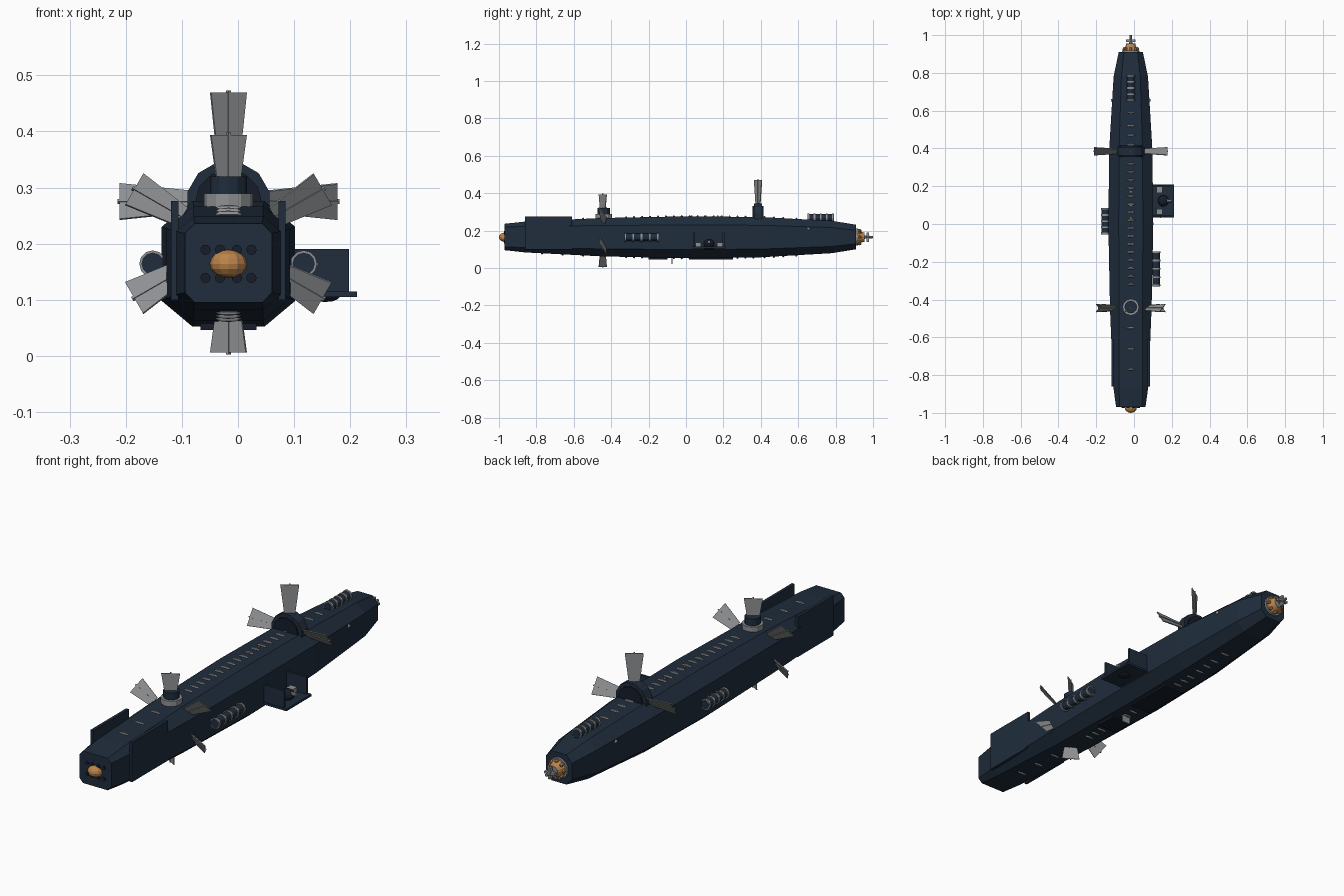
import bpy, bmesh, math
from mathutils import Matrix, Vector

if "Cube" in bpy.data.objects:
    bpy.data.objects.remove(bpy.data.objects["Cube"])

X0 = -0.017  # hull centre line


def paint(name, rgb):
    m = bpy.data.materials.new(name)
    m.diffuse_color = (*rgb, 1)
    m.use_nodes = True
    m.node_tree.nodes["Principled BSDF"].inputs["Base Color"].default_value = m.diffuse_color
    return m


NAVY = paint("navy", (0.014, 0.026, 0.046))
BLACK = paint("dark_navy", (0.008, 0.012, 0.022))
STEEL = paint("steel", (0.27, 0.28, 0.29))
BRASS = paint("brass", (0.50, 0.23, 0.07))


def finish(name, bm, mat):
    bmesh.ops.recalc_face_normals(bm, faces=bm.faces)
    me = bpy.data.meshes.new(name)
    bm.to_mesh(me)
    bm.free()
    ob = bpy.data.objects.new(name, me)
    bpy.context.collection.objects.link(ob)
    me.materials.append(mat)
    return ob


def box(name, lo, hi, mat):
    bm = bmesh.new()
    bmesh.ops.create_cube(bm, size=1)
    lo, hi = Vector(lo), Vector(hi)
    for v in bm.verts:
        v.co = (lo + hi) / 2 + Vector(a * b for a, b in zip(v.co, hi - lo))
    return finish(name, bm, mat)


def cyl(name, c, r, depth, mat, axis="Y", r2=None, n=12, turn=0):
    """Cylinder or cone; r2 is the radius at the +axis end."""
    bm = bmesh.new()
    bmesh.ops.create_cone(bm, cap_ends=True, segments=n, radius1=r,
                          radius2=r if r2 is None else r2, depth=depth)
    rot = {"Y": Matrix.Rotation(-math.pi / 2, 4, "X"), "Z": Matrix(),
           "X": Matrix.Rotation(math.pi / 2, 4, "Y")}[axis]
    bm.transform(Matrix.Translation(c) @ rot @ Matrix.Rotation(turn, 4, "Z"))
    return finish(name, bm, mat)


def ball(name, c, size, mat, u=10, v=6):
    bm = bmesh.new()
    bmesh.ops.create_uvsphere(bm, u_segments=u, v_segments=v, radius=1)
    bm.transform(Matrix.Translation(c) @ Matrix.Diagonal((*size, 1)))
    return finish(name, bm, mat)


# Hull: chamfered sections (y, half width, bottom, top, flat half width, chamfer height)
SECTIONS = [(-0.97, 0.0775, 0.095, 0.236, 0.060, 0.018),
            (-0.86, 0.093, 0.083, 0.248, 0.062, 0.026),
            (-0.45, 0.110, 0.062, 0.267, 0.062, 0.040),
            (0.00, 0.119, 0.052, 0.276, 0.064, 0.046),
            (0.40, 0.114, 0.057, 0.272, 0.062, 0.044),
            (0.78, 0.091, 0.079, 0.252, 0.050, 0.036),
            (0.91, 0.064, 0.100, 0.231, 0.036, 0.030)]


def hull_at(y):
    for a, b in zip(SECTIONS, SECTIONS[1:]):
        if y <= b[0]:
            t = (y - a[0]) / (b[0] - a[0])
            return [p + (q - p) * t for p, q in zip(a, b)]
    return SECTIONS[-1]


bm = bmesh.new()
rings = []
for y, w, zb, zt, f, c in SECTIONS:
    half = [(f, zb), (w, zb + c), (w, zt - c), (f, zt)]
    loop = half + [(-x, z) for x, z in reversed(half)]
    rings.append([bm.verts.new((X0 + x, y, z)) for x, z in loop])
for a, b in zip(rings, rings[1:]):
    for i in range(8):
        bm.faces.new((a[i], a[(i + 1) % 8], b[(i + 1) % 8], b[i]))
bm.faces.new(rings[0])
bm.faces.new(rings[-1])
finish("hull", bm, NAVY)

# Side plates near the front, mirrored
for s in (-1, 1):
    a, b = X0 + s * 0.089, X0 + s * 0.102
    box("side_plate", (min(a, b), -0.86, 0.10), (max(a, b), -0.61, 0.276), NAVY)
    ball("side_lamp", (X0 + s * 0.098, 0.655, 0.21), (0.008,) * 3, STEEL)

# Brass front lamp with port discs around it
ball("front_lamp", (X0, -0.97, 0.164), (0.033, 0.03, 0.025), BRASS, 12, 8)
for x in (-0.041, -0.015, 0.015, 0.041):
    for z in (0.139, 0.189):
        cyl("front_port", (X0 + x, -0.971, z), 0.009, 0.006, BLACK)

# Brass tail cone, collars, beads and steel tip
TZ = 0.165
cyl("tail_collar", (X0, 0.913, TZ), 0.046, 0.012, STEEL, n=16)
cyl("tail_cone", (X0, 0.933, TZ), 0.040, 0.036, BRASS, r2=0.024, n=16)
cyl("tail_ring", (X0, 0.951, TZ), 0.025, 0.008, STEEL)
cyl("tail_shaft", (X0, 0.97, TZ), 0.010, 0.06, STEEL, r2=0.006, n=8)
for i in range(8):
    a = i * math.pi / 4
    ball("tail_bead", (X0 + 0.036 * math.cos(a), 0.926, TZ + 0.036 * math.sin(a)),
         (0.008, 0.012, 0.008), BRASS, 8, 5)
box("tail_bar_flat", (X0 - 0.025, 0.964, TZ - 0.005), (X0 + 0.025, 0.978, TZ + 0.005), STEEL)
box("tail_bar_upright", (X0 - 0.005, 0.964, TZ - 0.025), (X0 + 0.005, 0.978, TZ + 0.025), STEEL)


def blade(name, y, z, angle, r0, r1, w0=0.022, w1=0.038):
    """Pitched fan blade with a centre spine, turned about the y axis."""
    place = (Matrix.Translation((X0, y, z)) @ Matrix.Rotation(angle, 4, "Y")
             @ Matrix.Rotation(math.radians(33), 4, "Z"))
    bm = bmesh.new()
    for w, t, tip in ((1, 0.002, r1), (0, 0.0025, r1 + 0.004)):
        lo = w0 if w else t
        hi = w1 if w else t
        depth = t if w else 0.004
        quads = [[bm.verts.new((x, d, h)) for x, h in
                  ((-lo, r0), (lo, r0), (hi, tip), (-hi, tip))] for d in (-depth, depth)]
        for q in quads:
            bm.faces.new(q)
        for i in range(4):
            j = (i + 1) % 4
            bm.faces.new((quads[0][i], quads[0][j], quads[1][j], quads[1][i]))
    bm.transform(place)
    finish(name, bm, STEEL)


# Front fan: six blades with a turret on the deck
for i in range(6):
    blade("front_fan_blade", -0.445, 0.2, i * math.pi / 3, 0.095, 0.194)
cyl("front_turret", (X0, -0.44, 0.285), 0.033, 0.07, NAVY, "Z", n=12)
cyl("front_turret_ring", (X0, -0.44, 0.277), 0.044, 0.025, STEEL, "Z", n=12)

# Rear fan: round pylon and four blades
cyl("rear_pylon", (X0, 0.385, 0.272), 0.076, 0.044, NAVY, n=12, turn=math.radians(15))
cyl("rear_pylon_flange", (X0, 0.385, 0.272), 0.06, 0.06, BLACK, n=12)
for i in range(4):
    blade("rear_fan_blade", 0.385, 0.275, i * math.pi / 2, 0.065, 0.194)

# Deck and keel rungs
ys = [0.36 - 0.0425 * i for i in range(17)] + [0.59, 0.52, 0.47, 0.42, -0.55, -0.66, -0.77]
for y in ys:
    s = hull_at(y)
    ball("deck_rung", (X0, y, s[3]), (0.024, 0.006, 0.007), STEEL, 8, 4)
    ball("keel_rung", (X0, y, s[2]), (0.024, 0.006, 0.007), STEEL, 8, 4)
for y in (0.17, 0.10, 0.03):
    box("deck_marker", (X0 - 0.004, y - 0.004, 0.27), (X0 + 0.004, y + 0.004, 0.281), BRASS)


# Ringed tube banks: right side, left side and rear deck
def tube_bank(name, x, z, y0, y1):
    cyl(name, (x, (y0 + y1) / 2, z), 0.020, y1 - y0, NAVY)
    for i in range(5):
        cyl(name + "_ring", (x, y0 + 0.005 + i * (y1 - y0 - 0.01) / 4, z), 0.024, 0.009, STEEL)


tube_bank("right_tube_bank", 0.117, 0.164, -0.33, -0.145)
tube_bank("left_tube_bank", -0.152, 0.164, -0.055, 0.085)
tube_bank("deck_tube_bank", X0, 0.268, 0.65, 0.79)

# Right balcony: floor, end walls, gun ball and lockers
box("balcony_floor", (0.09, 0.035, 0.105), (0.212, 0.21, 0.115), NAVY)
for y in (0.038, 0.195):
    box("balcony_wall", (0.09, y, 0.11), (0.198, y + 0.01, 0.19), NAVY)
for y in (0.05, 0.165):
    box("balcony_locker", (0.12, y, 0.115), (0.152, y + 0.03, 0.135), STEEL)
ball("balcony_ball", (0.155, 0.123, 0.13), (0.03, 0.03, 0.025), BLACK)
cyl("balcony_barrel", (0.178, 0.123, 0.14), 0.008, 0.04, STEEL, "X", n=8)
ball("balcony_underside", (0.155, 0.123, 0.106), (0.028, 0.028, 0.01), BLACK)
box("balcony_marker", (0.137, 0.033, 0.16), (0.143, 0.04, 0.166), BRASS)

# Keel plates and hanging vane
for y0, y1 in ((-0.2, -0.1), (0.02, 0.25)):
    box("keel_plate", (X0 - 0.05, y0, 0.046), (X0 + 0.05, y1, 0.06), BLACK)
box("keel_vane", (X0 - 0.02, -0.078, 0.022), (X0 + 0.02, -0.072, 0.06), STEEL)
